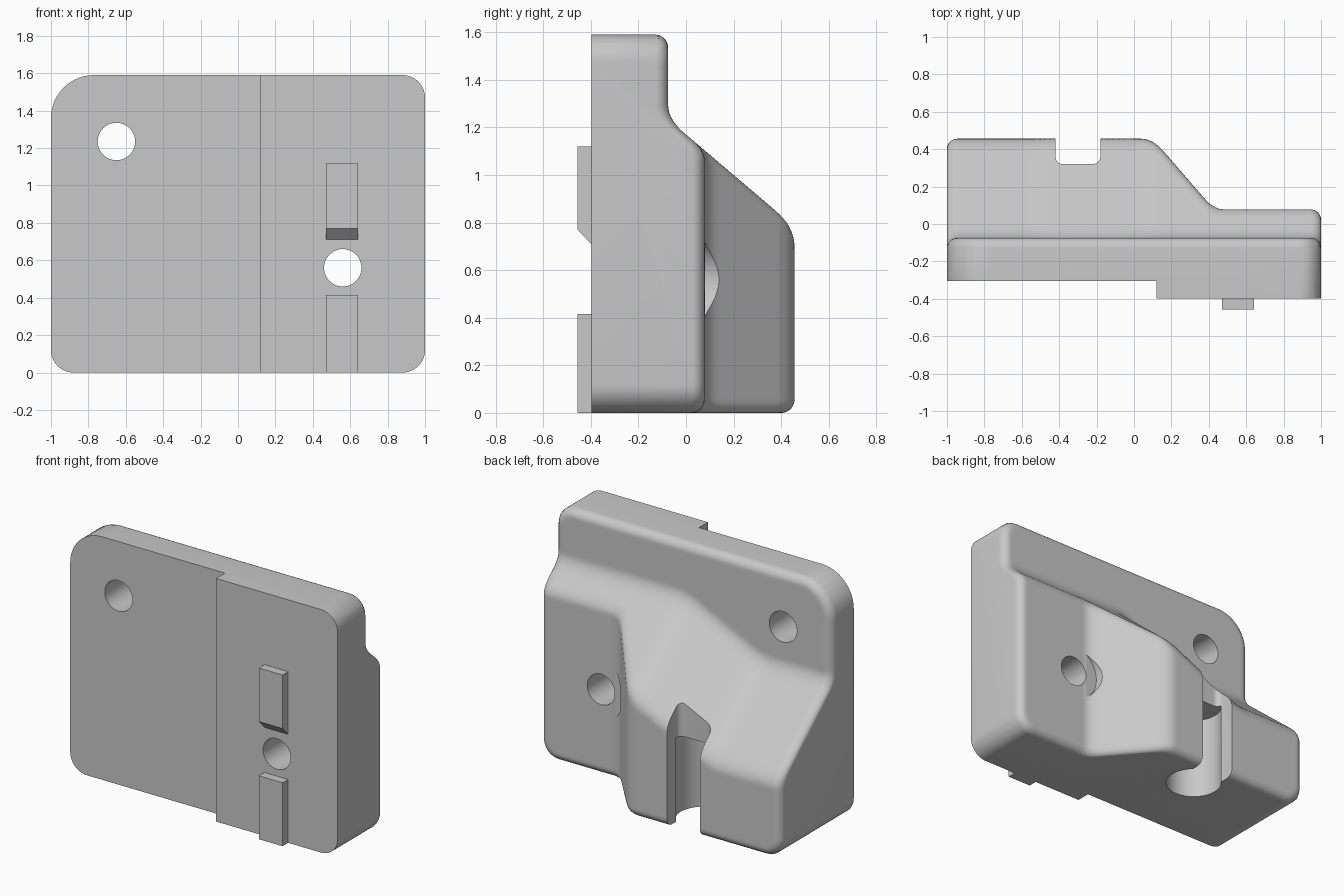
import bpy, bmesh, math

if "Cube" in bpy.data.objects:
    bpy.data.objects.remove(bpy.data.objects["Cube"], do_unlink=True)

GREY = (0.58, 0.58, 0.58, 1)
mat = bpy.data.materials.new("light_grey")
mat.use_nodes = True
mat.diffuse_color = GREY
mat.node_tree.nodes["Principled BSDF"].inputs["Base Color"].default_value = GREY

W, H = 1.0, 1.59          # half width, height
FRONT, BACK = -0.398, 0.456
FILLET = 0.055


def make_object(name, bm):
    bmesh.ops.recalc_face_normals(bm, faces=bm.faces)
    mesh = bpy.data.meshes.new(name)
    bm.to_mesh(mesh)
    bm.free()
    obj = bpy.data.objects.new(name, mesh)
    obj.data.materials.append(mat)
    bpy.context.collection.objects.link(obj)
    return obj


def prism(name, points, axis, low, high):
    """Extrude a flat profile along one axis."""
    place = {"x": lambda u, v, t: (t, u, v),
             "y": lambda u, v, t: (u, t, v),
             "z": lambda u, v, t: (u, v, t)}[axis]
    bm = bmesh.new()
    a = [bm.verts.new(place(u, v, low)) for u, v in points]
    b = [bm.verts.new(place(u, v, high)) for u, v in points]
    bm.faces.new(a)
    bm.faces.new(b)
    for i in range(len(a)):
        j = (i + 1) % len(a)
        bm.faces.new((a[i], a[j], b[j], b[i]))
    return make_object(name, bm)


def arc(cu, cv, r, start, sweep, n):
    angles = [math.radians(start + sweep * i / n) for i in range(n + 1)]
    return [(cu + r * math.cos(t), cv + r * math.sin(t)) for t in angles]


def circle(cu, cv, r):
    return arc(cu, cv, r, 0, 360, 48)[:-1]


def rect(u0, u1, v0, v1):
    return [(u0, v0), (u1, v0), (u1, v1), (u0, v1)]


def cut(obj, cutter, operation="DIFFERENCE"):
    mod = obj.modifiers.new("cut", "BOOLEAN")
    mod.operation = operation
    mod.solver = "EXACT"
    mod.object = cutter
    bpy.context.view_layer.objects.active = obj
    bpy.ops.object.modifier_apply(modifier=mod.name)
    bpy.data.objects.remove(cutter, do_unlink=True)


def soft_min(a, b, k):
    h = max(k - abs(a - b), 0) / k
    return min(a, b) - h * h * k / 4


def soft_max(a, b, k):
    return -soft_min(-a, -b, k)


def corner_radius(x, z):
    return 0.23 if x < 0 and z > H / 2 else 0.12


def edge_distance(x, z):
    """Distance inward from the rounded outline."""
    r = corner_radius(x, z)
    qx, qz = abs(x) - W + r, abs(z - H / 2) - H / 2 + r
    return r - math.hypot(max(qx, 0), max(qz, 0)) - min(max(qx, qz), 0)


def back_height(x, z):
    """Sloped back surface with rounded transitions and rim."""
    # The upper slope sinks toward the right-hand side
    drop = soft_min(soft_max((0.06 - x) * 0.48, 0, 0.04), 0.27, 0.04)
    upper = soft_max((1.17 - drop - z) * 1.176, -0.075, 0.07)
    side = soft_max(BACK - (x - 0.10) * 1.154, 0.078, 0.06)
    y = soft_min(soft_min(upper, side, 0.05), BACK, 0.07)
    t = FILLET - min(max(edge_distance(x, z), 0), FILLET)
    return y - FILLET + math.sqrt(FILLET ** 2 - t ** 2)


def grid_lines(low, high, n):
    """Even lines inside, finer lines along the rims."""
    rim = [-0.02, 0, 0.001, 0.004, 0.009, 0.016, 0.025, 0.035,
           0.045, 0.055, 0.07, 0.085, 0.1, 0.12]
    inner = [low + 0.12 + (high - low - 0.24) * i / n for i in range(1, n)]
    return [low + d for d in rim] + inner + [high - d for d in reversed(rim)]


# Main body: sloped back surface closed to a flat front
bm = bmesh.new()
xs, zs = grid_lines(-W, W, 110), grid_lines(0, H, 85)
rows = [[bm.verts.new((x, back_height(x, z), z)) for x in xs] for z in zs]
for r0, r1 in zip(rows, rows[1:]):
    for i in range(len(xs) - 1):
        bm.faces.new((r0[i], r0[i + 1], r1[i + 1], r1[i]))
rim_edges = [e for e in bm.edges if e.is_boundary]
skirt = bmesh.ops.extrude_edge_only(bm, edges=rim_edges)["geom"]
for v in skirt:
    if isinstance(v, bmesh.types.BMVert):
        v.co.y = FRONT
bmesh.ops.edgeloop_fill(bm, edges=[e for e in bm.edges if e.is_boundary])
body = make_object("bracket_body", bm)

# Rounded outline
outline = []
for sx, sz, start in ((1, 1, 0), (-1, 1, 90), (-1, -1, 180), (1, -1, 270)):
    r = corner_radius(sx, H / 2 + sz * H / 2)
    outline += arc(sx * (W - r), H / 2 + sz * (H / 2 - r), r, start, 90, 14)
cut(body, prism("outline_cutter", outline, "y", -0.7, 0.7), "INTERSECT")

# Recessed half of the front
cut(body, prism("step_cutter", rect(-1.2, 0.12, -0.2, 1.8), "y", -0.6, -0.306))

# Through holes and the counterbore
cut(body, prism("upper_hole_cutter", circle(-0.65, 1.235, 0.1), "y", -0.7, 0.7))
cut(body, prism("lower_hole_cutter", circle(0.56, 0.56, 0.1), "y", -0.7, 0.7))
cut(body, prism("counterbore_cutter", circle(0.56, 0.56, 0.185), "y", 0.08, 0.7))

# Back slot and the round pocket rising from the underside
slot = (arc(-0.38, 0.36, 0.04, 180, 90, 6) + arc(-0.22, 0.36, 0.04, 270, 90, 6)
        + [(-0.18, 0.7), (-0.42, 0.7)])
cut(body, prism("slot_cutter", slot, "z", -0.2, 1.2))
cut(body, prism("pocket_cutter", circle(-0.295, 0.23, 0.173), "z", -0.2, 0.55))

# Locating ribs on the front
upper_profile = [(-0.456, 0.77), (FRONT, 0.71), (-0.38, 0.71),
                 (-0.38, 1.12), (-0.456, 1.12)]
prism("upper_rib", upper_profile, "x", 0.47, 0.642)
prism("lower_rib", rect(-0.456, -0.38, 0, 0.415), "x", 0.47, 0.642)

# Smooth the rounded surfaces, keep the cut edges crisp
bpy.ops.object.select_all(action="DESELECT")
body.select_set(True)
bpy.context.view_layer.objects.active = body
bpy.ops.object.shade_smooth_by_angle(angle=math.radians(32))
